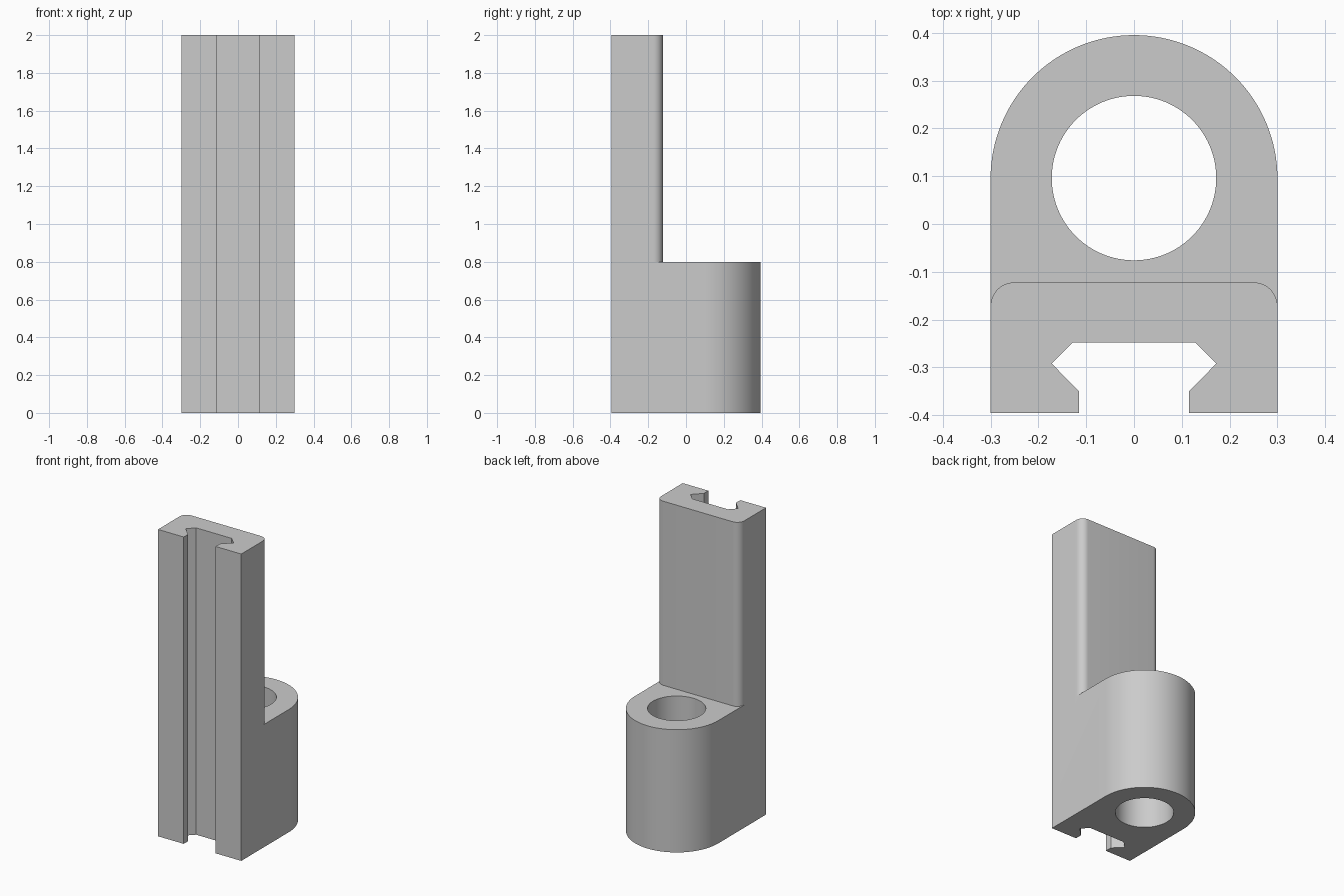
import bpy, bmesh
from math import cos, sin, pi

if "Cube" in bpy.data.objects:
    bpy.data.objects.remove(bpy.data.objects["Cube"])

grey = bpy.data.materials.new("plain grey")
grey.use_nodes = True
colour = (0.6, 0.6, 0.6, 1)
grey.diffuse_color = colour
grey.node_tree.nodes["Principled BSDF"].inputs["Base Color"].default_value = colour


def arc(cx, cy, r, start, end, steps):
    """Points along an arc, angles in radians."""
    angles = [start + (end - start) * i / steps for i in range(steps + 1)]
    return [(cx + r * cos(a), cy + r * sin(a)) for a in angles]


def mirrored(half):
    """Close a right-hand half outline with its mirror image."""
    return half + [(-x, y) for x, y in reversed(half)]


def prism(name, outline, z0, z1):
    """Extrude an outline upward from z0 to z1."""
    bm = bmesh.new()
    face = bm.faces.new([bm.verts.new((x, y, z0)) for x, y in outline])
    top = bmesh.ops.extrude_face_region(bm, geom=[face])["geom"]
    moved = [v for v in top if isinstance(v, bmesh.types.BMVert)]
    bmesh.ops.translate(bm, verts=moved, vec=(0, 0, z1 - z0))
    bmesh.ops.recalc_face_normals(bm, faces=bm.faces)
    mesh = bpy.data.meshes.new(name)
    bm.to_mesh(mesh)
    bm.free()
    mesh.materials.append(grey)
    obj = bpy.data.objects.new(name, mesh)
    bpy.context.collection.objects.link(obj)
    return obj


WIDTH, FRONT, CENTRE = 0.3, -0.395, 0.095
RAIL_BACK, FILLET = -0.122, 0.05

# Full-height body: slotted front, rounded back
slot = [(0.128, -0.248), (0.172, -0.292), (0.115, -0.35), (0.115, FRONT)]
round_back = arc(0, CENTRE, WIDTH, 0, pi, 64)
left_side = slot + [(WIDTH, FRONT)]
right_side = [(-x, y) for x, y in reversed(left_side)]
body = prism("slotted_bracket", left_side + round_back + right_side, 0, 2)

# Notch that leaves a round-cornered rail above the socket
corner = arc(WIDTH - FILLET, RAIL_BACK - FILLET, FILLET, 0, pi / 2, 12)
notch_half = [(0.5, 0.6), (0.5, RAIL_BACK - FILLET)] + corner
notch = prism("notch_cutter", mirrored(notch_half), 0.8, 2.2)

# Round socket through the lower block
bore = prism("bore_cutter", arc(0, CENTRE + 0.001, 0.172, 0, 2 * pi, 96)[:-1], -0.1, 0.9)

bpy.ops.object.select_all(action="DESELECT")
bpy.context.view_layer.objects.active = body
body.select_set(True)
for cutter in (notch, bore):
    cutter.hide_render = True
    mod = body.modifiers.new("cut", "BOOLEAN")
    mod.operation, mod.solver, mod.object = "DIFFERENCE", "EXACT", cutter
    bpy.ops.object.modifier_apply(modifier=mod.name)
    bpy.data.objects.remove(cutter)

bpy.ops.object.shade_smooth_by_angle(angle=pi / 6)
